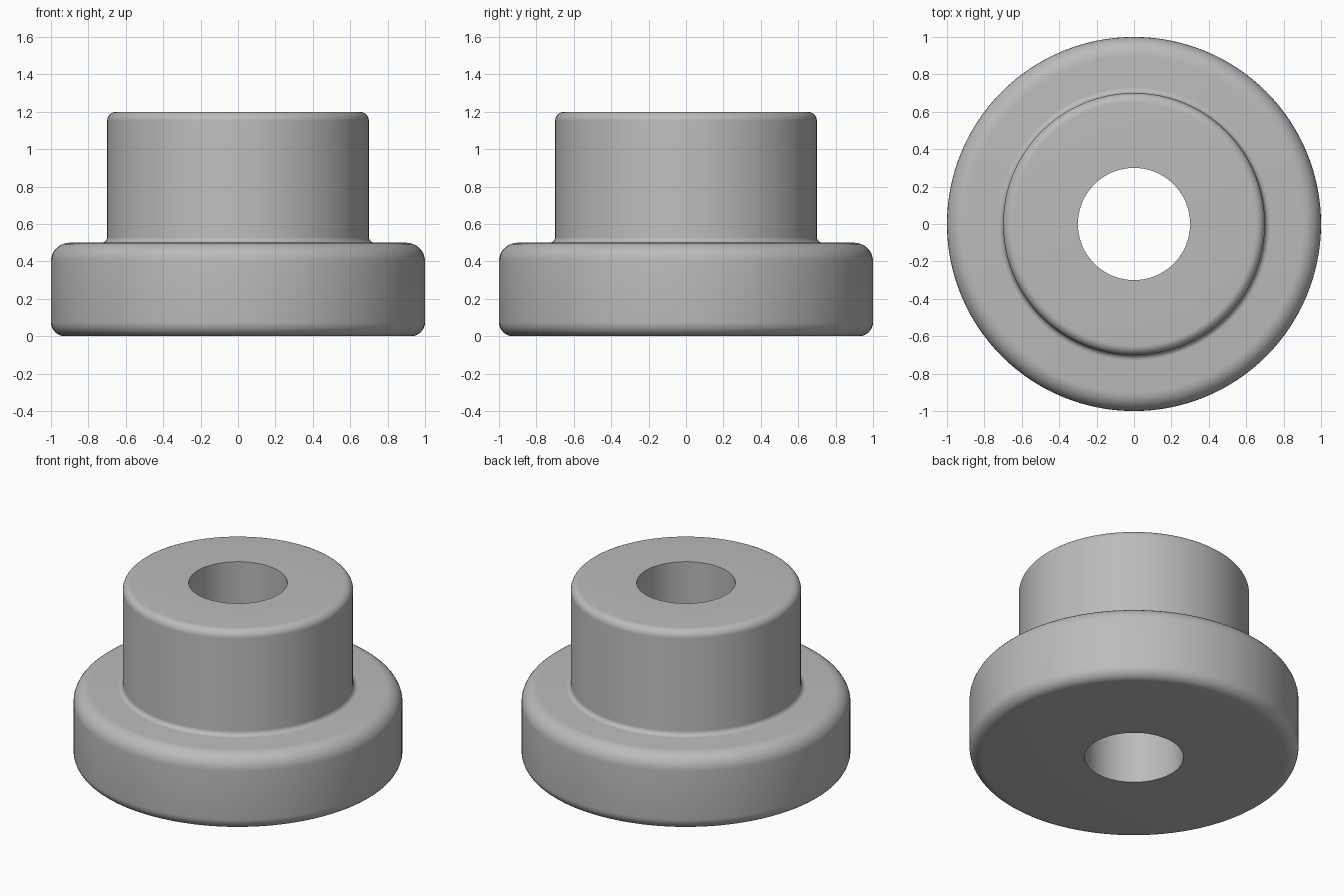
import bpy, bmesh
from math import cos, sin, radians

cube = bpy.data.objects.get("Cube")
if cube:
    bpy.data.objects.remove(cube, do_unlink=True)

SEGMENTS = 128
BORE, BOSS, FLANGE = 0.30, 0.70, 1.0
STEP, TOP = 0.5, 1.2


def arc(cx, cz, r, start, end, steps=8):
    """Profile points along a rounded corner, angles in degrees."""
    angles = [radians(start + (end - start) * i / steps) for i in range(steps + 1)]
    return [(cx + r * cos(a), cz + r * sin(a)) for a in angles]


# Closed half section: bore, flange with rounded rims, fillet, boss
low, rim, fillet, edge = 0.075, 0.10, 0.03, 0.05
profile = [(BORE, 0)]
profile += arc(FLANGE - low, low, low, -90, 0)
profile += arc(FLANGE - rim, STEP - rim, rim, 0, 90)
profile += arc(BOSS + fillet, STEP + fillet, fillet, 270, 180)
profile += arc(BOSS - edge, TOP - edge, edge, 0, 90)
profile += [(BORE, TOP)]

# Revolve the section around the vertical axis
bm = bmesh.new()
verts = [bm.verts.new((x, 0, z)) for x, z in profile]
edges = [bm.edges.new((a, b)) for a, b in zip(verts, verts[1:] + verts[:1])]
bmesh.ops.spin(bm, geom=verts + edges, cent=(0, 0, 0), axis=(0, 0, 1),
               angle=radians(360), steps=SEGMENTS, use_merge=True)
bmesh.ops.remove_doubles(bm, verts=bm.verts, dist=0.0001)
bmesh.ops.recalc_face_normals(bm, faces=bm.faces)
mesh = bpy.data.meshes.new("flanged_bushing")
bm.to_mesh(mesh)
bm.free()

bushing = bpy.data.objects.new("flanged_bushing", mesh)
bpy.context.collection.objects.link(bushing)

# Plain grey material
grey = bpy.data.materials.new("plain_grey")
grey.use_nodes = True
colour = (0.5, 0.5, 0.5, 1)
grey.diffuse_color = colour
grey.node_tree.nodes["Principled BSDF"].inputs["Base Color"].default_value = colour
mesh.materials.append(grey)

# Smooth rounds, sharp bore rims
bpy.context.view_layer.objects.active = bushing
bushing.select_set(True)
bpy.ops.object.shade_smooth_by_angle(angle=radians(35))
